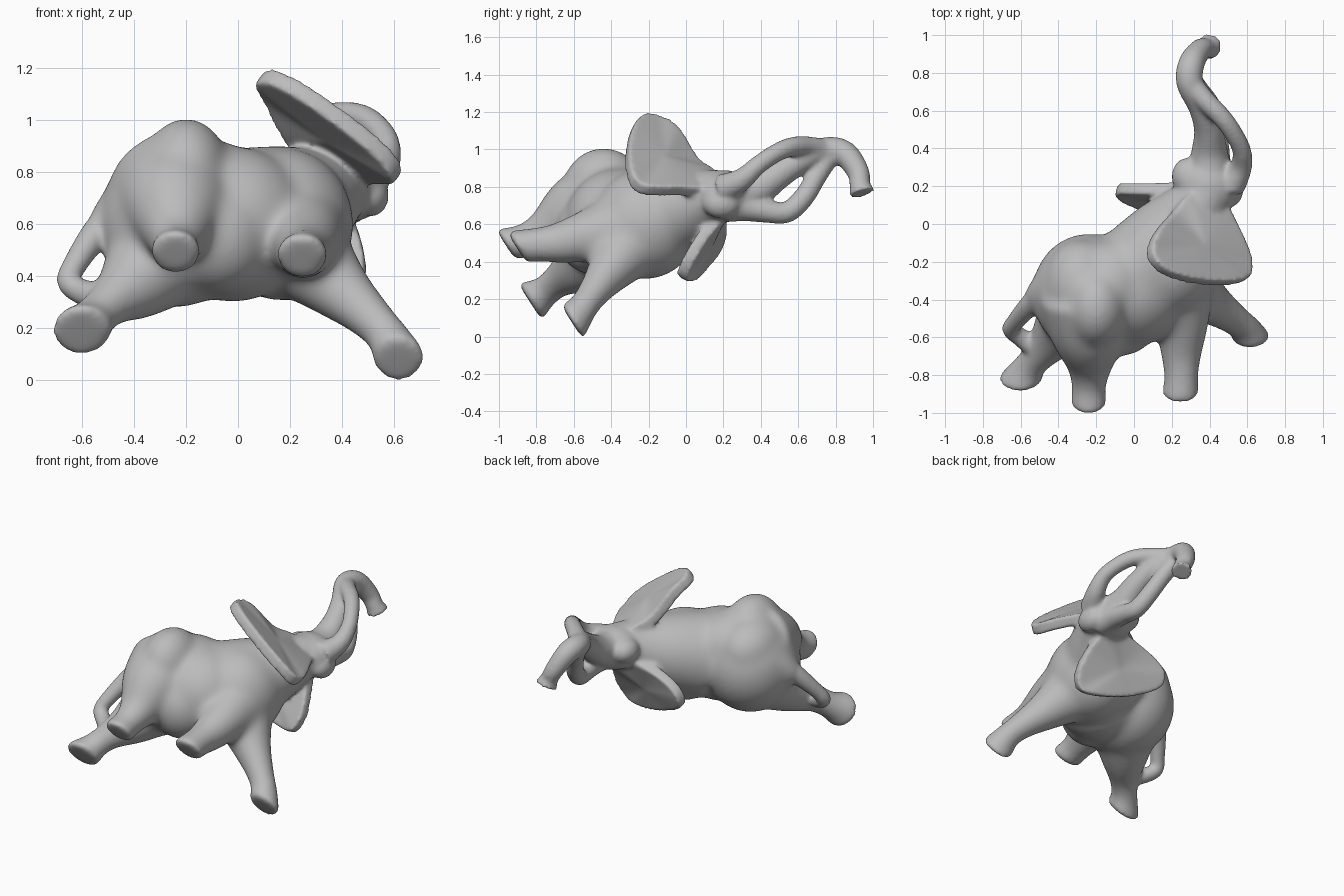
import bpy, bmesh, math
from mathutils import Vector

if "Cube" in bpy.data.objects:
    bpy.data.objects.remove(bpy.data.objects["Cube"])

SOLE = Vector((0, -.84, -.54))


def catmull(pts, closed=False, n=6):
    """Smooth interpolation through points of any dimension."""
    pts = [Vector(p) for p in pts]
    m, out = len(pts), []
    for i in range(m if closed else m - 1):
        if closed:
            a, b, c, d = (pts[(i + k) % m] for k in (-1, 0, 1, 2))
        else:
            a, b, c, d = pts[max(i - 1, 0)], pts[i], pts[i + 1], pts[min(i + 2, m - 1)]
        for s in range(n):
            t = s / n
            out.append(0.5 * (2 * b + (c - a) * t + (2 * a - 5 * b + 4 * c - d) * t * t
                              + (3 * b - a - 3 * c + d) * t ** 3))
    return out if closed else out + [pts[-1]]


def ball(bm, center, radii):
    for v in bmesh.ops.create_icosphere(bm, subdivisions=4, radius=1)["verts"]:
        v.co = Vector([c + x * s for c, x, s in zip(center, v.co, radii)])


def tube(bm, pts, end=None, sides=24):
    """Tapered tube through (x, y, z, radius) points; end turns the last rings."""
    path = catmull(pts)
    last, rings, side = len(path) - 1, [], None
    for i, p in enumerate(path):
        t = (Vector(path[min(i + 1, last)][:3]) - Vector(path[max(i - 1, 0)][:3])).normalized()
        if end:
            t = t.lerp(end, max(0, 1 - (last - i) / 8)).normalized()
        side = (t.orthogonal() if side is None else side - t * side.dot(t)).normalized()
        up = t.cross(side)
        rings.append([bm.verts.new(Vector(p[:3]) + p[3] * (side * math.cos(a) + up * math.sin(a)))
                      for a in (2 * math.pi * k / sides for k in range(sides))])
    for r, q in zip(rings, rings[1:]):
        for k in range(sides):
            j = (k + 1) % sides
            bm.faces.new((r[k], r[j], q[j], q[k]))
    bm.faces.new(rings[0][::-1])
    bm.faces.new(rings[-1])


def ear(bm, outline, half):
    """Thick plate from a closed outline."""
    loop = catmull(outline, closed=True, n=4)
    mid = sum(loop, Vector((0, 0, 0))) / len(loop)
    nrm = sum(((a - mid).cross(b - mid) for a, b in zip(loop, loop[1:] + loop[:1])),
              Vector((0, 0, 0))).normalized()
    top = [bm.verts.new(p + nrm * half) for p in loop]
    low = [bm.verts.new(p - nrm * half) for p in loop]
    ct, cl = bm.verts.new(mid + nrm * half), bm.verts.new(mid - nrm * half)
    for k in range(len(loop)):
        j = (k + 1) % len(loop)
        bm.faces.new((ct, top[k], top[j]))
        bm.faces.new((cl, low[j], low[k]))
        bm.faces.new((top[k], low[k], low[j], top[j]))


def fuse(bm, name, voxel, iterations):
    """One skin from overlapping parts, with softened joints."""
    bmesh.ops.recalc_face_normals(bm, faces=bm.faces)
    me = bpy.data.meshes.new(name)
    bm.to_mesh(me)
    bm.free()
    obj = bpy.data.objects.new(name, me)
    bpy.context.collection.objects.link(obj)
    rm = obj.modifiers.new("fuse", "REMESH")
    rm.mode = "VOXEL"
    rm.voxel_size = voxel
    rm.use_smooth_shade = True
    sm = obj.modifiers.new("soften", "SMOOTH")
    sm.factor = .5
    sm.iterations = iterations
    return obj


# torso: rump, hip hump, belly, flank, chest
body = bmesh.new()
for c, r in [((-.24, -.37, .60), (.30, .32, .32)), ((-.2, -.44, .79), (.17, .22, .22)),
             ((-.28, -.33, .73), (.20, .25, .2)), ((-.12, -.32, .72), (.22, .24, .21)),
             ((-.02, -.36, .60), (.30, .29, .30)), ((-.07, -.50, .55), (.2, .2, .22)),
             ((.17, -.22, .60), (.275, .29, .295))]:
    ball(body, c, r)
# neck
tube(body, [(.05, -.25, .62, .28), (.22, -.06, .67, .24), (.36, .12, .74, .16), (.42, .25, .76, .13)])
# tail root
tube(body, [(-.3, -.3, .68, .2), (-.44, -.35, .64, .12), (-.54, -.42, .55, .07)])
# legs: two hind, two front
tube(body, [(-.25, -.38, .72, .26), (-.24, -.58, .66, .21), (-.235, -.75, .56, .125), (-.24, -.87, .51, .092), (-.24, -.965, .49, .106)], SOLE)
tube(body, [(-.26, -.4, .52, .24), (-.39, -.56, .38, .155), (-.49, -.68, .30, .095), (-.56, -.76, .235, .088), (-.605, -.835, .185, .128)], SOLE)
tube(body, [(.2, -.3, .57, .25), (.25, -.5, .54, .155), (.25, -.68, .5, .112), (.25, -.82, .49, .092), (.245, -.905, .475, .11)], SOLE)
tube(body, [(.22, -.28, .52, .21), (.38, -.4, .36, .13), (.51, -.49, .24, .09), (.59, -.555, .15, .085), (.62, -.61, .075, .115)], SOLE)
smooth_body = fuse(body, "body_base", .013, 50)
fused = bpy.data.meshes.new_from_object(smooth_body.evaluated_get(bpy.context.evaluated_depsgraph_get()))
bpy.data.objects.remove(smooth_body)

bm = bmesh.new()
bm.from_mesh(fused)
# head, cheek, brow, trunk root
for c, r in [((.39, .2, .75), (.17, .17, .14)), ((.51, .19, .71), (.07, .1, .08)),
             ((.28, .25, .77), (.08, .1, .08)), ((.41, .30, .76), (.10, .11, .11))]:
    ball(bm, c, r)
# tail curling onto the hind leg
tube(bm, [(-.42, -.33, .68, .08), (-.54, -.42, .57, .06), (-.63, -.52, .44, .047), (-.65, -.56, .38, .047), (-.6, -.6, .34, .05), (-.52, -.66, .32, .06)])
# trunk
tube(bm, [(.4, .26, .75, .13), (.4, .38, .79, .098), (.395, .5, .87, .078), (.36, .62, .945, .072), (.295, .75, .995, .072),
          (.305, .85, .975, .07), (.35, .92, .88, .06), (.385, .93, .81, .056), (.4, .942, .765, .072)])
# tusks
tube(bm, [(.51, .2, .79, .08), (.565, .3, .84, .06), (.57, .39, .92, .05), (.52, .49, .985, .05), (.46, .57, 1.015, .052), (.38, .65, 1.015, .055), (.31, .73, 1.0, .06)])
tube(bm, [(.45, .22, .70, .09), (.44, .32, .69, .075), (.44, .43, .67, .062), (.43, .54, .665, .058), (.4, .63, .745, .056), (.35, .7, .86, .055), (.3, .76, .96, .06)])
# ears
ear(bm, [(.08, -.15, 1.16), (.13, -.235, 1.17), (.25, -.29, 1.11), (.42, -.315, .99), (.57, -.305, .865), (.615, -.25, .79),
         (.6, -.15, .775), (.55, -.04, .775), (.47, .1, .775), (.3, .16, .85), (.2, .06, .93), (.11, -.05, 1.10)], .036)
ear(bm, [(-.09, .185, .53), (-.08, .15, .45), (.05, .09, .375), (.2, .045, .325), (.37, 0, .30), (.45, -.02, .33),
         (.49, .02, .42), (.47, .1, .55), (.42, .18, .64), (.28, .2, .7), (.1, .19, .66), (-.03, .19, .6)], .034)

elephant = fuse(bm, "elephant", .012, 10)
mat = bpy.data.materials.new("stone grey")
mat.diffuse_color = (.5, .5, .5, 1)
mat.use_nodes = True
mat.node_tree.nodes["Principled BSDF"].inputs["Base Color"].default_value = mat.diffuse_color
elephant.data.materials.append(mat)
